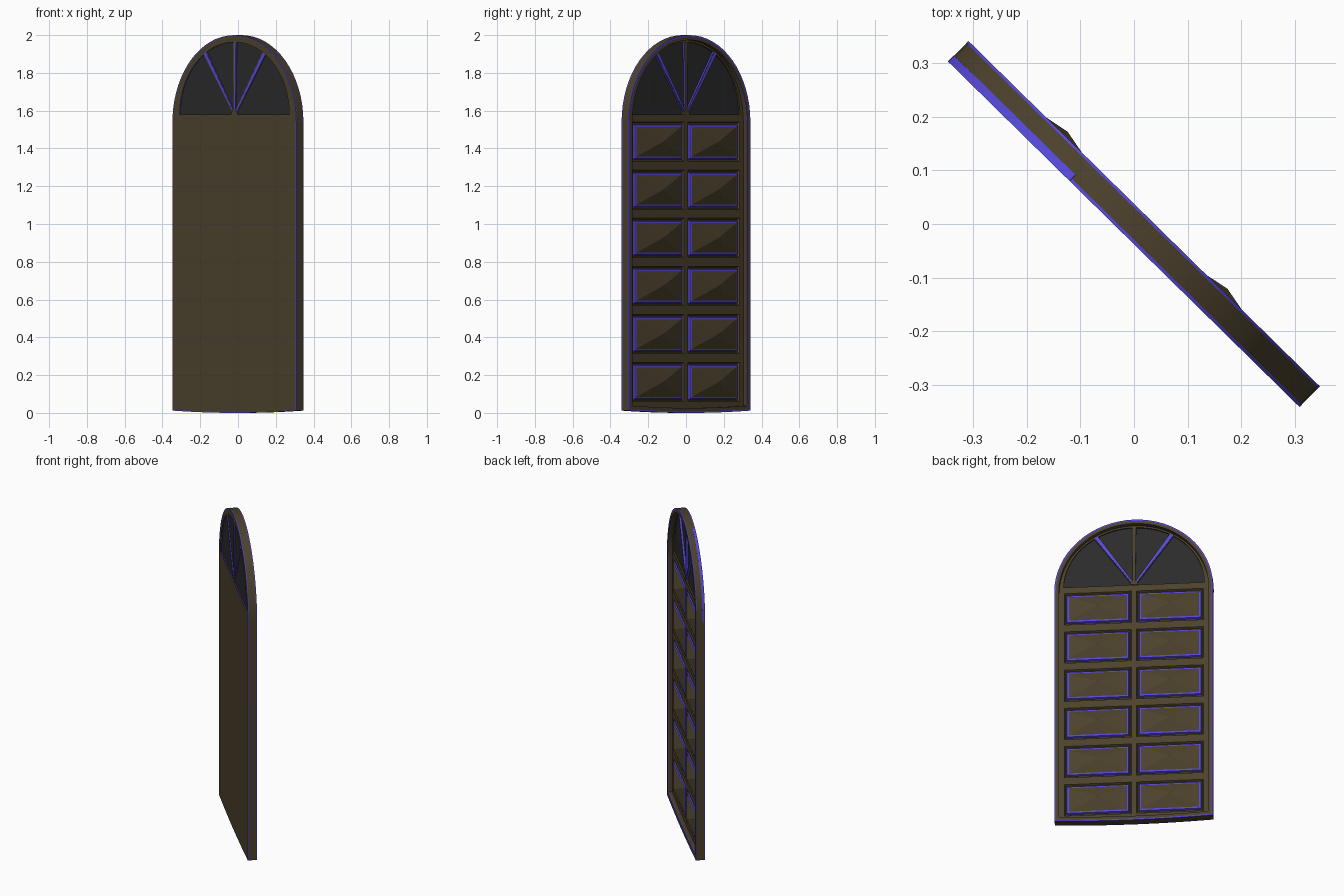
import bpy, bmesh
from math import cos, sin, pi, radians
from mathutils import Matrix, Vector

cube = bpy.data.objects.get("Cube")
if cube:
    bpy.data.objects.remove(cube)


def material(name, rgb):
    mat = bpy.data.materials.new(name)
    mat.use_nodes = True
    mat.diffuse_color = (*rgb, 1)
    mat.node_tree.nodes["Principled BSDF"].inputs["Base Color"].default_value = (*rgb, 1)
    return mat


WOOD = material("brown wood", (0.073, 0.053, 0.026))
GLASS = material("dark glass", (0.024, 0.024, 0.024))
VIOLET = material("violet edging", (0.09, 0.065, 0.68))

# Door proportions: built facing along y, then turned about z
HALF, SPRING = 0.459, 1.541
FRONT, BACK, FLOOR, GROOVE = -0.027, 0.027, 0.0, -0.012
SILL = 1.58
TURN = Matrix.Rotation(radians(-44.5), 4, 'Z')


def finish(name, bm, mats):
    bmesh.ops.recalc_face_normals(bm, faces=bm.faces)
    bm.transform(TURN)
    mesh = bpy.data.meshes.new(name)
    bm.to_mesh(mesh)
    bm.free()
    for mat in mats:
        mesh.materials.append(mat)
    obj = bpy.data.objects.new(name, mesh)
    bpy.context.collection.objects.link(obj)
    bpy.ops.object.select_all(action='DESELECT')
    obj.select_set(True)
    bpy.context.view_layer.objects.active = obj
    bpy.ops.object.shade_smooth_by_angle(angle=radians(25))
    return obj


def prism(name, loops, y0, y1, mat, side_mat=None):
    """Extrude an outline with optional holes; walls may take another colour."""
    bm = bmesh.new()
    edges = []
    for loop in loops:
        verts = [bm.verts.new((x, y0, z)) for x, z in loop]
        edges += [bm.edges.new((v, verts[i - 1])) for i, v in enumerate(verts)]
    bmesh.ops.triangle_fill(bm, edges=edges, use_beauty=True, use_dissolve=False)
    geom = bmesh.ops.extrude_face_region(bm, geom=bm.faces[:])["geom"]
    moved = [g for g in geom if isinstance(g, bmesh.types.BMVert)]
    bmesh.ops.translate(bm, verts=moved, vec=(0, y1 - y0, 0))
    bm.normal_update()
    if side_mat:
        for face in bm.faces:
            face.material_index = int(abs(face.normal.y) < 0.5)
    return finish(name, bm, [mat, side_mat] if side_mat else [mat])


def arc(rx, rz, cz, steps=32, start=0, end=pi):
    angles = [start + (end - start) * i / steps for i in range(steps + 1)]
    return [(rx * cos(a), cz + rz * sin(a)) for a in angles]


def rect(cx, cz, hx, hz):
    return [(cx - hx, cz - hz), (cx + hx, cz - hz), (cx + hx, cz + hz), (cx - hx, cz + hz)]


def outline(inset=0):
    """Arched outline with a slightly bowed foot."""
    half = HALF - inset
    foot = [(half * t / 4, inset + 0.012 * (t / 4) ** 2) for t in range(-4, 5)]
    return foot + arc(half, half, SPRING)


window = arc(0.407, 0.383, SILL)

# Panel layout: two columns, six rows
PW, PH = 0.194, 0.104
centres = [(side * 0.209, 0.163 + 0.2545 * row) for side in (-1, 1) for row in range(6)]
holes = [rect(cx, cz, PW, PH) for cx, cz in centres]

# Door leaf in layers, with violet rims round the front and back edges
prism("front_rim", [outline(), outline(0.004)], FRONT, FRONT + 0.006, VIOLET)
prism("front_edging", [outline(0.004), window], FRONT, FRONT + 0.006, WOOD, VIOLET)
prism("front_board", [outline(), window], FRONT + 0.006, GROOVE, WOOD)
prism("panel_frame", [outline(), window] + holes, GROOVE, FLOOR, WOOD)
prism("back_border", [outline(), outline(0.026)], FLOOR, BACK - 0.005, WOOD)
prism("back_border_edging", [outline(0.008), outline(0.026)], BACK - 0.005, BACK, WOOD, VIOLET)
prism("back_rim", [outline(), outline(0.008)], BACK - 0.005, BACK, VIOLET)

# Violet strip over the outside of one shoulder of the arch
shoulder = (radians(108), radians(182))
strip = (arc(HALF + 0.001, HALF + 0.001, SPRING, 14, *shoulder)
         + arc(HALF - 0.001, HALF - 0.001, SPRING, 14, *shoulder)[::-1])
prism("arch_shoulder_strip", [strip], FRONT, FRONT + 0.016, VIOLET)

# Fanlight glass, glazing bars with violet stripes, and hub
prism("fanlight_glass", [window], -0.021, -0.009, GLASS)
for label, angle in (("left", 34), ("middle", 0), ("right", -34)):
    a = radians(angle)
    along, across = Vector((sin(a), cos(a))), Vector((cos(a), -sin(a)))
    base = Vector((0, SILL))
    reach = 0.386 if angle == 0 else 0.392

    def taper(start, low, high):
        near, far = base + along * start, base + along * reach
        return [near - across * low, near + across * low,
                far + across * high, far - across * high]

    prism(label + "_glazing_bar", [taper(0, 0.007, 0.013)], FRONT + 0.001, 0.002, WOOD, VIOLET)
    width = 0.005 if angle == 0 else 0.010
    stripe = taper(0.03, 0.004, width)
    prism(label + "_bar_front_stripe", [stripe], FRONT, FRONT + 0.002, VIOLET)
    if angle:
        prism(label + "_bar_back_stripe", [stripe], 0.001, 0.003, VIOLET)
prism("fanlight_hub", [arc(0.024, 0.024, SILL, 10)], FRONT, 0.004, WOOD)

# Raised pyramid panels, each set in a moulded groove with a violet edge
steps = [(0, FLOOR), (0.006, GROOVE + 0.002), (0.012, GROOVE + 0.002),
         (0.016, 0.001), (0.026, 0.003)]
for n, (cx, cz) in enumerate(centres):
    bm = bmesh.new()
    rings = [[bm.verts.new((x, y, z)) for x, z in rect(cx, cz, PW - m, PH - m)]
             for m, y in steps]
    for k in range(len(rings) - 1):
        for i in range(4):
            face = bm.faces.new((rings[k][i - 1], rings[k][i], rings[k + 1][i], rings[k + 1][i - 1]))
            face.material_index = int(k >= 2)
    peak = bm.verts.new((cx, 0.036, cz))
    for i in range(4):
        bm.faces.new((rings[-1][i - 1], rings[-1][i], peak))
    panel = finish("raised_panel_%d" % (n + 1), bm, [WOOD, VIOLET])
    panel.data.shade_flat()
